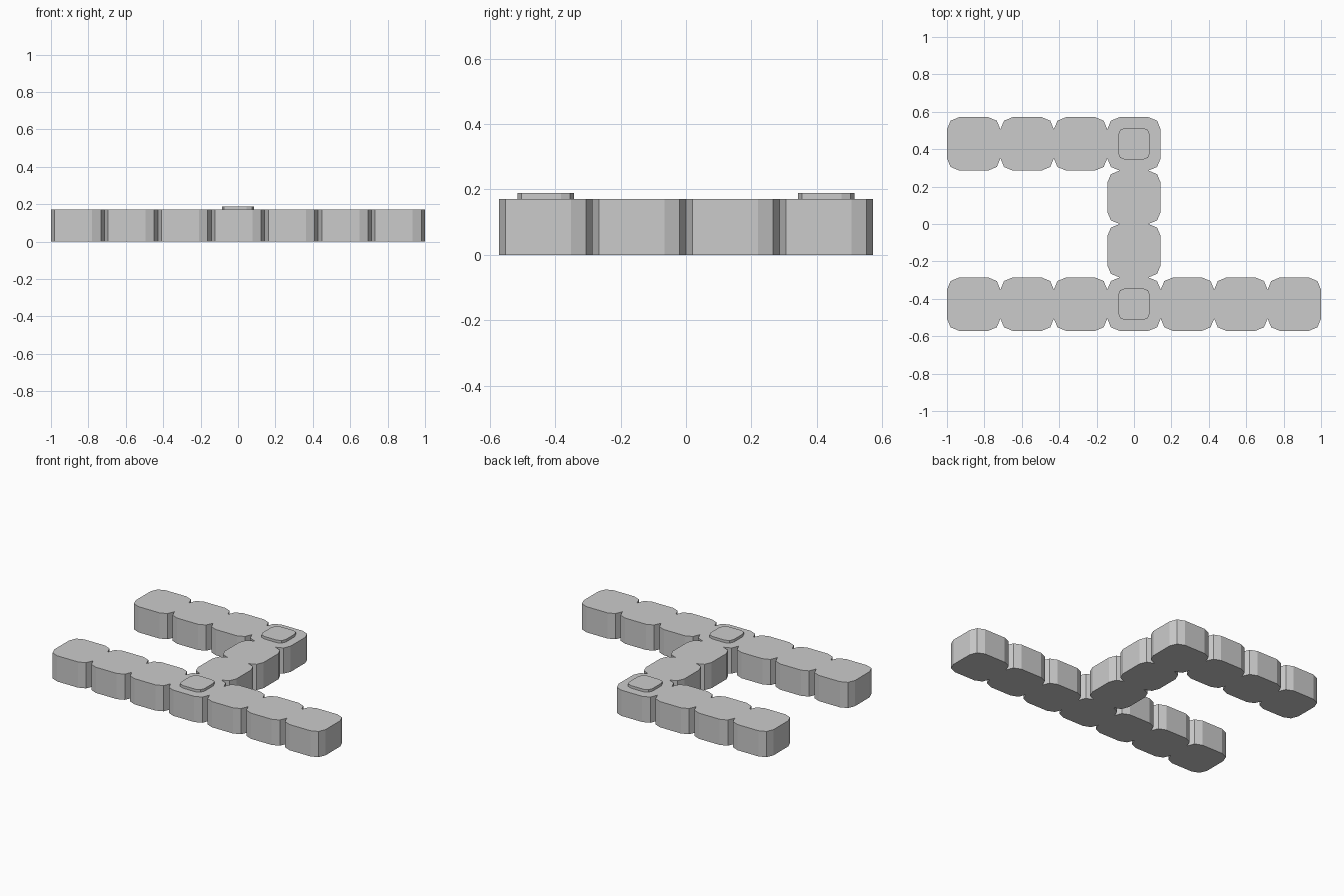
import bpy, bmesh, math

if "Cube" in bpy.data.objects:
    bpy.data.objects.remove(bpy.data.objects["Cube"])

TILE = 2 / 7          # tile pitch
HEIGHT = 0.1714
SEGS = 2              # facets per rounded corner


def rounded_prism(bm, cx, cy, width, z0, z1):
    """Upright square prism with faceted round corners."""
    r = width * 0.23
    h = width / 2 - r
    pts = []
    for q, (sx, sy) in enumerate([(1, 1), (-1, 1), (-1, -1), (1, -1)]):
        for i in range(SEGS + 1):
            a = math.pi / 2 * (q + i / SEGS)
            pts.append((cx + sx * h + r * math.cos(a), cy + sy * h + r * math.sin(a)))
    low = [bm.verts.new((x, y, z0)) for x, y in pts]
    top = [bm.verts.new((x, y, z1)) for x, y in pts]
    bm.faces.new(low[::-1])
    bm.faces.new(top)
    n = len(pts)
    for i in range(n):
        j = (i + 1) % n
        bm.faces.new((low[i], low[j], top[j], top[i]))


def prism_object(name, cells, width, z0, z1):
    mesh = bpy.data.meshes.new(name)
    bm = bmesh.new()
    for i, j in cells:
        rounded_prism(bm, i * TILE, j * TILE, width, z0, z1)
    bm.to_mesh(mesh)
    bm.free()
    obj = bpy.data.objects.new(name, mesh)
    bpy.context.collection.objects.link(obj)
    return obj


# Path tiles, placed in units of the tile pitch
prism_object("front_row", [(i, -1.5) for i in range(-3, 4)], TILE, 0, HEIGHT)
prism_object("connecting_column", [(0, -0.5), (0, 0.5)], TILE, 0, HEIGHT)
prism_object("back_row", [(i, 1.5) for i in range(-3, 1)], TILE, 0, HEIGHT)

# Raised pads on the two junction tiles
prism_object("front_pad", [(0, -1.5)], TILE * 0.6, HEIGHT, HEIGHT + 0.0171)
prism_object("back_pad", [(0, 1.5)], TILE * 0.6, HEIGHT, HEIGHT + 0.0171)
